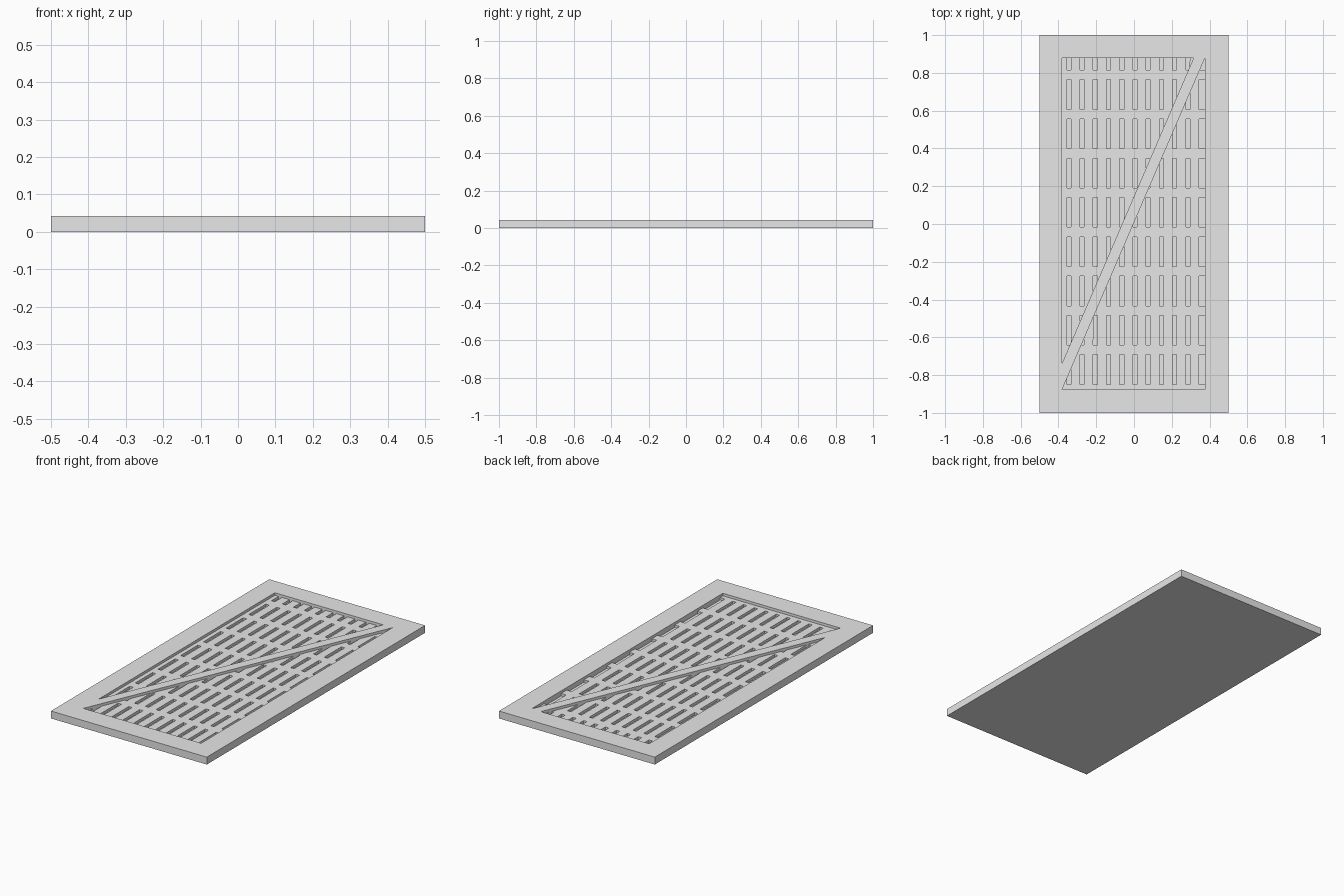
import bpy
import bmesh
from mathutils import Matrix, Vector

cube = bpy.data.objects.get("Cube")
if cube:
    bpy.data.objects.remove(cube, do_unlink=True)

THICK, FIELD_Z, SLOT_Z = 0.043, 0.028, 0.0135
LEFT, RIGHT, FRONT, BACK = -0.38, 0.376, -0.875, 0.88
BRACE_X, BRACE_Y = 0.06, 0.14          # brace width along x and y

grey = bpy.data.materials.new("light_grey")
grey.use_nodes = True
grey.diffuse_color = (0.8, 0.8, 0.8, 1)
grey.node_tree.nodes["Principled BSDF"].inputs["Base Color"].default_value = (0.8, 0.8, 0.8, 1)


def add_box(bm, x0, x1, y0, y1, z0, z1):
    size = Matrix.Diagonal((x1 - x0, y1 - y0, z1 - z0, 1))
    centre = Vector(((x0 + x1) / 2, (y0 + y1) / 2, (z0 + z1) / 2))
    bmesh.ops.create_cube(bm, size=1, matrix=Matrix.Translation(centre) @ size)


def add_prism(bm, outline, z0, z1):
    face = bm.faces.new([bm.verts.new((x, y, z0)) for x, y in outline])
    top = bmesh.ops.extrude_face_region(bm, geom=[face])["geom"]
    verts = [v for v in top if isinstance(v, bmesh.types.BMVert)]
    bmesh.ops.translate(bm, vec=(0, 0, z1 - z0), verts=verts)


def finish(bm, name, helper=False):
    bmesh.ops.recalc_face_normals(bm, faces=bm.faces)
    mesh = bpy.data.meshes.new(name)
    bm.to_mesh(mesh)
    bm.free()
    mesh.materials.append(grey)
    obj = bpy.data.objects.new(name, mesh)
    bpy.context.collection.objects.link(obj)
    obj.hide_render = helper
    return obj


def boolean(obj, cutter, operation):
    mod = obj.modifiers.new(operation.lower(), "BOOLEAN")
    mod.operation, mod.solver, mod.object = operation, "EXACT", cutter
    graph = bpy.context.evaluated_depsgraph_get()
    mesh = bpy.data.meshes.new_from_object(obj.evaluated_get(graph))
    obj.modifiers.clear()
    obj.data = mesh


def triangles(name, bottom):
    """Two triangular fields either side of the diagonal brace."""
    bm = bmesh.new()
    add_prism(bm, [(LEFT, FRONT + BRACE_Y), (RIGHT - BRACE_X, BACK), (LEFT, BACK)], bottom, 0.1)
    add_prism(bm, [(LEFT, FRONT), (RIGHT, FRONT), (RIGHT, BACK)], bottom, 0.1)
    return finish(bm, name, True)


# Solid plate
bm = bmesh.new()
add_box(bm, -0.5, 0.5, -1, 1, 0, THICK)
panel = finish(bm, "braced_panel")

# Grid of slots, trimmed to the two fields
bm = bmesh.new()
for row in range(9):
    for col in range(11):
        x, y = -0.356 + col * 0.07, -0.849 + row * 0.208
        right = x + 0.022 if col < 10 else RIGHT + 0.02
        add_box(bm, x, right, y, y + 0.157, SLOT_Z, 0.08)
slots = finish(bm, "slot_cutter", True)
trim = triangles("slot_trim", 0.005)
boolean(slots, trim, "INTERSECT")

# Sink the slots, then the fields, leaving the frame and brace proud
fields = triangles("field_cutter", FIELD_Z)
boolean(panel, slots, "DIFFERENCE")
boolean(panel, fields, "DIFFERENCE")

for helper in (slots, trim, fields):
    bpy.data.objects.remove(helper, do_unlink=True)
